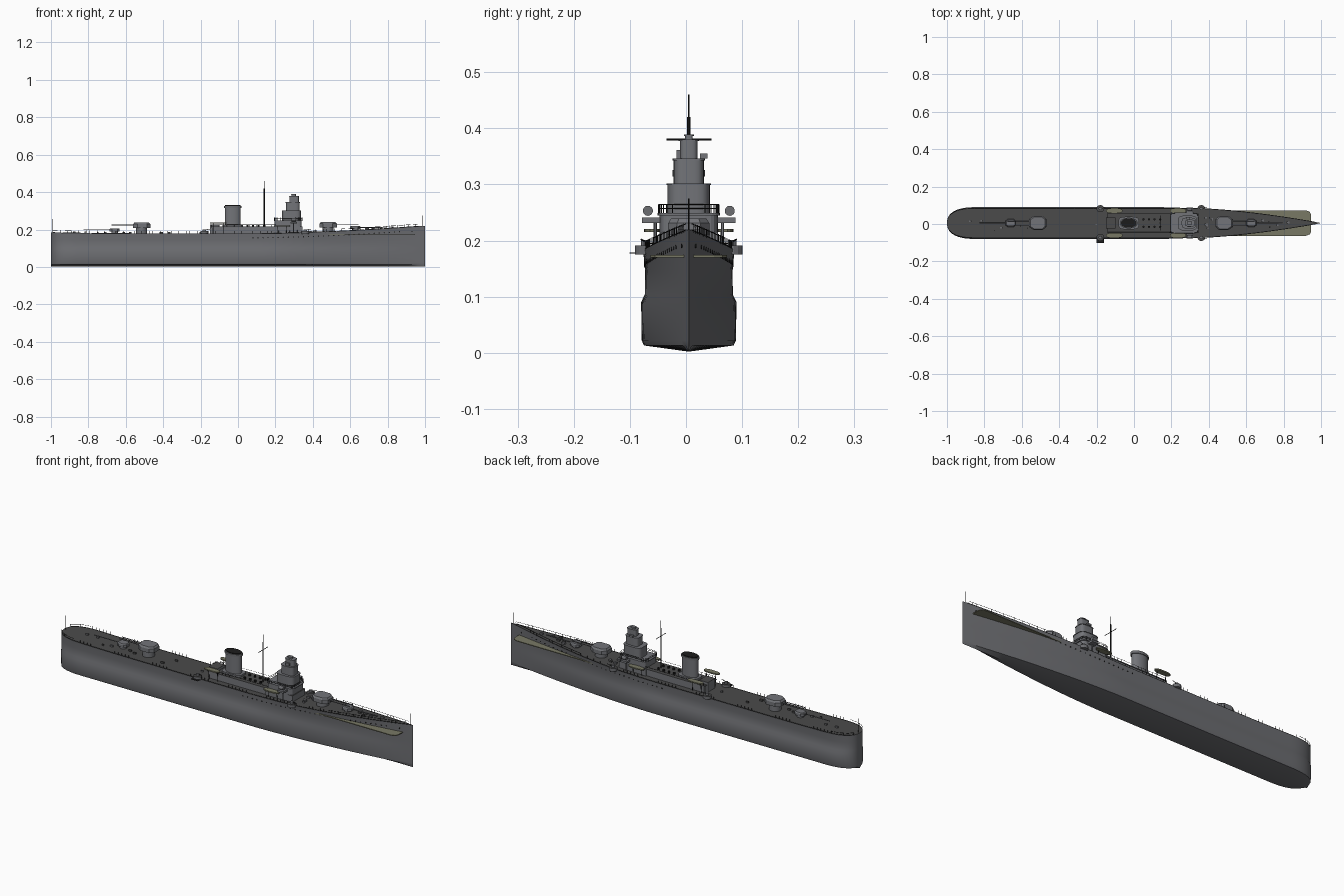
import bpy, bmesh, math, random
from mathutils import Vector

old = bpy.data.objects.get("Cube")
if old:
    bpy.data.objects.remove(old)
random.seed(4)
CY = 0.005  # ship centreline


def material(name, r, g, b):
    m = bpy.data.materials.new(name)
    m.use_nodes = True
    m.diffuse_color = (r, g, b, 1)
    m.node_tree.nodes["Principled BSDF"].inputs["Base Color"].default_value = (r, g, b, 1)
    return m


HULL = material("hull grey", 0.15, 0.153, 0.165)
DECK = material("deck dark grey", 0.07, 0.07, 0.07)
GREY = material("superstructure grey", 0.17, 0.175, 0.19)
OLIVE = material("olive", 0.19, 0.19, 0.13)
BLACK = material("black", 0.012, 0.012, 0.012)


def finish(name, bm, mats, smooth=False, roof=False):
    bmesh.ops.recalc_face_normals(bm, faces=bm.faces[:])
    if roof:  # upward faces take the second material
        for f in bm.faces:
            f.normal_update()
            f.material_index = int(f.normal.z > 0.9)
    me = bpy.data.meshes.new(name)
    bm.to_mesh(me)
    bm.free()
    ob = bpy.data.objects.new(name, me)
    bpy.context.collection.objects.link(ob)
    for m in mats:
        me.materials.append(m)
    if smooth:
        bpy.ops.object.select_all(action="DESELECT")
        ob.select_set(True)
        bpy.context.view_layer.objects.active = ob
        bpy.ops.object.shade_smooth_by_angle(angle=math.radians(35))
    return ob


def prism(name, outline, z0, z1, mats, smooth=False, top_scale=1, roof=False):
    bm = bmesh.new()
    cx = sum(p[0] for p in outline) / len(outline)
    cy = sum(p[1] for p in outline) / len(outline)
    lo = [bm.verts.new((x, y + CY, z0)) for x, y in outline]
    hi = [bm.verts.new((cx + (x - cx) * top_scale, cy + (y - cy) * top_scale + CY, z1)) for x, y in outline]
    bm.faces.new(lo)
    bm.faces.new(hi)
    n = len(outline)
    for i in range(n):
        bm.faces.new((lo[i], lo[(i + 1) % n], hi[(i + 1) % n], hi[i]))
    return finish(name, bm, mats, smooth, roof)


def oval(x, y, rx, ry, n=24, power=2):
    pts = []
    for i in range(n):
        a = math.tau * (i + 0.5) / n
        c, s = math.cos(a), math.sin(a)
        pts.append((x + rx * math.copysign(abs(c) ** (2 / power), c), y + ry * math.copysign(abs(s) ** (2 / power), s)))
    return pts


def box(name, x0, x1, y0, y1, z0, z1, mat, top=None):
    pts = [(x0, y0), (x1, y0), (x1, y1), (x0, y1)]
    return prism(name, pts, z0, z1, [mat, top or mat], roof=top is not None)


def rods(name, segments, r, mat, sides=6):
    bm = bmesh.new()
    for p, q in segments:
        p, q = Vector(p), Vector(q)
        p.y += CY
        q.y += CY
        d = q - p
        mtx = d.to_track_quat("Z", "Y").to_matrix().to_4x4()
        mtx.translation = (p + q) / 2
        bmesh.ops.create_cone(bm, cap_ends=True, segments=sides, radius1=r, radius2=r, depth=d.length, matrix=mtx)
    return finish(name, bm, [mat], sides > 6)


# Hull form
def sheer(x):
    return 0.178 + 0.042 * max(0, (x - 0.1) / 0.9) ** 1.6 + 0.006 * max(0, (-x - 0.5) / 0.5) ** 2


def taper(x, start, power):
    if x < -0.84:
        return max(0.0, 1 - ((-0.84 - x) / 0.16) ** 2.6) ** 0.42
    if x > start:
        return max(0.0, 1 - ((x - start) / (1 - start)) ** power)
    return 1.0


def deck_half(x):
    return 0.081 * taper(x, 0.3, 1.6)


def section(x):
    low, mid, top = taper(x, 0.12, 1.7), taper(x, 0.2, 1.6), sheer(x)
    return [(0.08 * low, 0.013), (0.084 * low, 0.022), (0.085 * low, 0.09), (0.0785 * mid, 0.104),
            (0.078 * mid, 0.145), (deck_half(x), top)]


stations = [-1 + 0.16 * (1 - math.cos(i * math.pi / 20)) for i in range(10)]
stations += [-0.84 + 1.84 * i / 46 for i in range(47)]
bm = bmesh.new()
rings = []
for x in stations:
    pts = section(x)
    ring = [(0, 0.002)] + pts + [(-y, z) for y, z in reversed(pts)]
    rings.append([bm.verts.new((x, y + CY, z)) for y, z in ring])
for a, b in zip(rings, rings[1:]):
    n = len(a)
    for i in range(n):
        bm.faces.new((a[i], a[(i + 1) % n], b[(i + 1) % n], b[i]))
bmesh.ops.remove_doubles(bm, verts=bm.verts[:], dist=0.0003)
finish("hull", bm, [HULL, DECK], True, True)

# Flat plate that sticks out past the bow sides
prism("fore_plate", [(0.4, -0.068), (0.92, -0.068), (0.94, -0.06), (0.947, -0.045),
                     (0.947, 0.045), (0.94, 0.06), (0.92, 0.068), (0.4, 0.068)], 0.17, 0.174, [OLIVE])

# Railings, flagstaffs and portholes
posts, wires, ports = [], [], []
rail_x = [-0.99 + 0.0198 * i for i in range(100)]
for s in (1, -1):
    for x, nx in zip(rail_x, rail_x[1:]):
        y, ny, z, nz = s * deck_half(x) * 0.985, s * deck_half(nx) * 0.985, sheer(x), sheer(nx)
        posts.append(((x, y, z - 0.002), (x, y, z + 0.014)))
        wires.append(((x, y, z + 0.001), (nx, ny, nz + 0.001)))
        if x > 0.55 or x < -0.9:
            wires.append(((x, y, z + 0.012), (nx, ny, nz + 0.012)))
    for i in range(30):
        x = 0.08 + 0.027 * i
        z = sheer(x) - 0.022
        f = (z - 0.145) / (sheer(x) - 0.145)
        y = 0.078 * taper(x, 0.2, 1.6) * (1 - f) + deck_half(x) * f
        ports.append(((x, s * (y - 0.004), z), (x, s * (y + 0.001), z)))
    ports.append(((0.93, s * 0.004, 0.19), (0.93, s * 0.0135, 0.19)))
rods("rail_posts", posts, 0.0007, BLACK, 4)
rods("rail_wires", wires, 0.0009, BLACK, 4)
rods("portholes", ports, 0.0035, BLACK, 8)
rods("flagstaffs", [((0.985, 0, 0.21), (0.985, 0, 0.275)), ((-0.99, 0, 0.18), (-0.99, 0, 0.255))], 0.0012, BLACK)

# Midship deckhouse
box("deckhouse", -0.14, 0.2, -0.046, 0.046, 0.172, 0.213, GREY, DECK)
box("aft_house", -0.15, -0.1, -0.03, 0.03, 0.172, 0.228, GREY, DECK)
box("house_ledge", -0.145, 0.2, -0.05, 0.05, 0.212, 0.215, HULL, DECK)
edge = []
for s in (1, -1):
    edge.append(((-0.14, s * 0.049, 0.226), (0.2, s * 0.049, 0.226)))
    edge += [((-0.14 + 0.02 * i, s * 0.049, 0.213), (-0.14 + 0.02 * i, s * 0.049, 0.226)) for i in range(18)]
rods("house_rails", edge, 0.0007, BLACK, 4)

# Funnel
prism("funnel", oval(-0.028, 0, 0.043, 0.026), 0.21, 0.318, [GREY], True)
prism("funnel_cap", oval(-0.028, 0, 0.048, 0.029), 0.314, 0.326, [HULL], True)
prism("funnel_mouth", oval(-0.028, 0, 0.043, 0.025), 0.325, 0.33, [BLACK], True)
prism("funnel_base", oval(-0.028, 0, 0.055, 0.034, power=4), 0.21, 0.225, [GREY])

# Mast with yard
rods("lower_mast", [((0.14, 0, 0.2), (0.14, 0, 0.42))], 0.0032, BLACK, 8)
rods("upper_mast", [((0.14, 0, 0.41), (0.14, 0, 0.46))], 0.0013, BLACK)
rods("yard", [((0.14, -0.04, 0.38), (0.14, 0.04, 0.38))], 0.0015, BLACK)

# Bridge tower, stacked from wide to narrow
box("bridge_base", 0.19, 0.345, -0.052, 0.052, 0.172, 0.215, GREY, DECK)
prism("bridge_deck", oval(0.268, 0, 0.073, 0.052, power=7), 0.213, 0.245, [GREY])
prism("bridge_platform", oval(0.268, 0, 0.077, 0.056, power=7), 0.245, 0.249, [GREY])
tiers = [(0.286, 0.05, 0.038, 0.248, 0.302), (0.293, 0.036, 0.027, 0.3, 0.346),
         (0.3, 0.025, 0.016, 0.345, 0.38), (0.297, 0.012, 0.007, 0.38, 0.389)]
for i, (x, rx, ry, z0, z1) in enumerate(tiers):
    prism(f"bridge_tier_{i + 1}", oval(x, 0, rx, ry, power=4), z0, z1 - 0.002, [GREY], True)
    prism(f"bridge_tier_roof_{i + 1}", oval(x, 0, rx + 0.002, ry + 0.002, power=4), z1 - 0.003, z1, [GREY])
bridge_rail = oval(0.268, 0, 0.075, 0.054, 28, 7)
segs = []
for p, q in zip(bridge_rail, bridge_rail[1:] + bridge_rail[:1]):
    segs += [((*p, z), (*q, z)) for z in (0.257, 0.264)] + [((*p, 0.247), (*p, 0.264))]
rods("bridge_rails", segs, 0.001, BLACK, 4)
box("tower_wing_left", 0.28, 0.3, 0.02, 0.033, 0.346, 0.355, GREY)
box("tower_wing_right", 0.285, 0.305, -0.022, -0.014, 0.346, 0.361, GREY)

# Side directors, boats and gun tubs
for s, side in ((1, "left"), (-1, "right")):
    rods(f"director_{side}", [((0.285, s * 0.073, 0.253), (0.31, s * 0.073, 0.253))], 0.009, HULL, 14)
    box(f"director_stand_{side}", 0.28, 0.315, *sorted((s * 0.05, s * 0.083)), 0.231, 0.241, GREY)
    rods(f"director_post_{side}", [((0.297, s * 0.06, 0.18), (0.297, s * 0.06, 0.235))], 0.003, GREY)
    for x, z, where in ((-0.105, 0.232, "aft"), (0.235, 0.215, "fore")):
        prism(f"boat_{where}_{side}", oval(x, s * 0.066, 0.044, 0.014, 20, 2.6), z, z + 0.006, [OLIVE])
        rods(f"boat_davits_{where}_{side}", [((x + d, s * 0.055, 0.176), (x + d, s * 0.06, z + 0.002))
                                             for d in (-0.025, 0.025)], 0.0015, BLACK)
    for x, where in ((-0.18, "aft"), (0.36, "fore")):
        prism(f"gun_tub_{where}_{side}", oval(x, s * 0.077, 0.021, 0.019, 16), 0.175, 0.191, [HULL, DECK],
              roof=True)
        prism(f"tub_gun_{where}_{side}", oval(x, s * 0.077, 0.009, 0.008, 10), 0.191, 0.201, [GREY])
        rods(f"tub_barrel_{where}_{side}", [((x, s * 0.077, 0.198), (x + 0.03, s * 0.085, 0.202))], 0.0015, BLACK)
box("gangway", -0.2, -0.16, -0.106, -0.08, 0.177, 0.179, BLACK)


# Turrets; d is the firing direction along x
def turret(name, x, z, d, size, barrel, guns):
    outline = [(x + d * u * size, v * size) for u, v in
               ((-1, -0.45), (-0.6, -0.8), (0.5, -0.8), (1, -0.45), (1, 0.45), (0.5, 0.8), (-0.6, 0.8), (-1, 0.45))]
    prism(name + "_barbette", oval(x, 0, size * 0.65, size * 0.65, 18), sheer(x) - 0.008, z, [GREY], True)
    h = size * 0.62
    prism(name + "_body", outline, z, z + h * 0.7, [GREY])
    prism(name + "_roof", outline, z + h * 0.7, z + h, [GREY], top_scale=0.85)
    rods(name + "_guns", [((x + d * size * 0.8, g * size, z + h * 0.5), (x + d * (size + barrel), g * size, z + h * 0.52))
                          for g in guns], 0.0022, GREY, 8)


turret("aft_main_turret", -0.515, 0.209, -1, 0.046, 0.115, (-0.25, 0.25))
turret("fore_main_turret", 0.482, 0.211, 1, 0.046, 0.115, (-0.25, 0.25))
turret("aft_small_turret", -0.66, 0.19, -1, 0.027, 0.14, (0,))
turret("fore_small_turret", 0.627, 0.203, 1, 0.027, 0.14, (0,))

# Deck fittings: hatches, vents, bollards
for i in range(26):
    x = random.choice((random.uniform(-0.92, -0.2), random.uniform(0.68, 0.85), random.uniform(0.38, 0.42)))
    y = random.uniform(-0.6, 0.6) * deck_half(x)
    w, z = random.uniform(0.004, 0.009), sheer(x)
    if abs(x + 0.515) > 0.06 and abs(x + 0.66) > 0.04:
        box(f"deck_fitting_{i + 1}", x - w, x + w, y - w * 0.6, y + w * 0.6, z - 0.003, z + 0.008, random.choice((HULL, DECK)))
for i in range(8):
    x, y = 0.05 + 0.03 * (i // 2), 0.02 * (-1) ** i
    prism(f"vent_{i + 1}", oval(x, y, 0.006, 0.006, 10), 0.213, 0.224, [BLACK])
